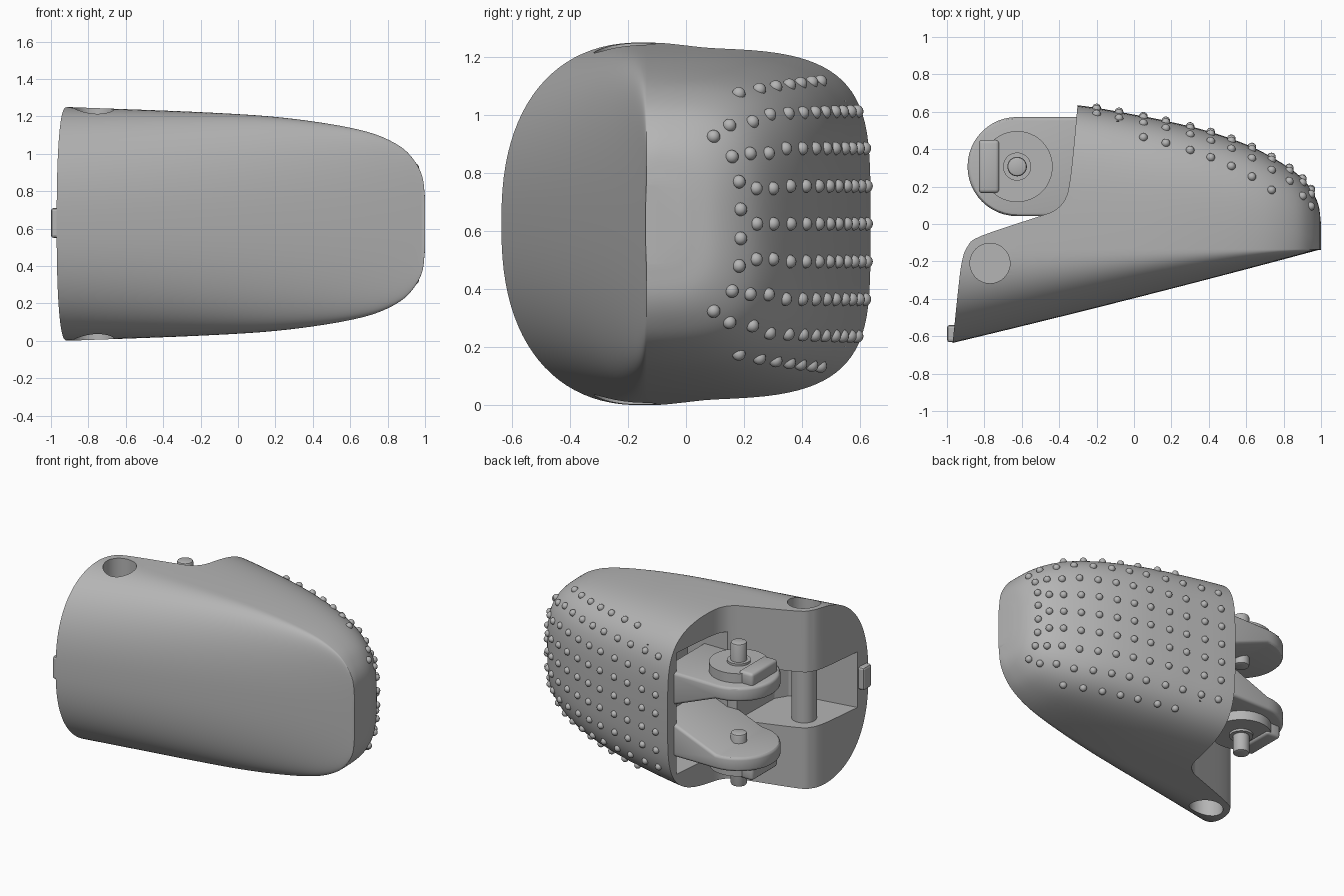
import bpy, bmesh, math
from mathutils import Matrix, Vector

if "Cube" in bpy.data.objects:
    bpy.data.objects.remove(bpy.data.objects["Cube"])

MID, SEAM = 0.625, -0.135

grey = bpy.data.materials.new("light grey")
grey.use_nodes = True
COLOUR = (0.46, 0.46, 0.46, 1)
grey.diffuse_color = COLOUR
grey.node_tree.nodes["Principled BSDF"].inputs["Base Color"].default_value = COLOUR


def finish(name, bm):
    bmesh.ops.recalc_face_normals(bm, faces=bm.faces)
    mesh = bpy.data.meshes.new(name)
    bm.to_mesh(mesh)
    bm.free()
    mesh.materials.append(grey)
    obj = bpy.data.objects.new(name, mesh)
    bpy.context.collection.objects.link(obj)
    return obj


def smooth(obj, angle=30):
    bpy.ops.object.select_all(action='DESELECT')
    obj.select_set(True)
    bpy.context.view_layer.objects.active = obj
    bpy.ops.object.shade_smooth_by_angle(angle=math.radians(angle))


def apply(obj, kind, **settings):
    mod = obj.modifiers.new(kind, kind)
    for key, value in settings.items():
        setattr(mod, key, value)
    bpy.context.view_layer.objects.active = obj
    bpy.ops.object.modifier_apply(modifier=mod.name)


def prism(name, outline, z0, z1):
    bm = bmesh.new()
    low = [bm.verts.new((x, y, z0)) for x, y in outline]
    high = [bm.verts.new((x, y, z1)) for x, y in outline]
    bm.faces.new(low)
    bm.faces.new(high)
    for i in range(len(low)):
        j = (i + 1) % len(low)
        bm.faces.new((low[i], low[j], high[j], high[i]))
    return finish(name, bm)


def disc(name, x, y, r, z0, z1, sides=48):
    ring = [(x + r * math.cos(a * math.tau / sides), y + r * math.sin(a * math.tau / sides))
            for a in range(sides)]
    return prism(name, ring, z0, z1)


def box(name, x0, x1, y0, y1, z0, z1):
    return prism(name, [(x0, y0), (x1, y0), (x1, y1), (x0, y1)], z0, z1)


def catmull(points, steps):
    pts = [Vector(p) for p in points]
    pts = [2 * pts[0] - pts[1]] + pts + [2 * pts[-1] - pts[-2]]
    out = []
    for a, b, c, d in zip(pts, pts[1:], pts[2:], pts[3:]):
        for k in range(steps):
            t = k / steps
            out.append(0.5 * (2 * b + (c - a) * t + (2 * a - 5 * b + 4 * c - d) * t * t
                              + (3 * b - a - 3 * c + d) * t ** 3))
    return out + [pts[-2]]


# Stations along the fingertip: x, half height, back y
STATIONS = catmull([(-1, .628, .69), (-.7, .617, .67), (-.3, .602, .635), (0, .587, .585),
                    (.2, .572, .545), (.4, .548, .495), (.6, .514, .425), (.75, .473, .35),
                    (.87, .412, .27), (.94, .342, .195), (.985, .255, .105), (1, .14, .0)], 5)


def ring_point(station, angle):
    x, h, back = station
    c, s = math.cos(angle), math.sin(angle)
    power = 2 / (4.6 - 0.6 * (x + 1)) if c >= 0 else 2 / 2.4
    front = 0.27 * (1 - x) - 0.008 * (1 - x) ** 2
    depth = back - SEAM if c >= 0 else max(front, 0.004)
    y = SEAM + math.copysign(depth * abs(c) ** power, c)
    return Vector((x, y, MID + math.copysign(h * abs(s) ** power, s)))


# Body loft, closed at both ends
COUNT = 96
bm = bmesh.new()
rings = [[bm.verts.new(ring_point(st, i * math.tau / COUNT)) for i in range(COUNT)]
         for st in STATIONS]
for ra, rb in zip(rings, rings[1:]):
    for i in range(COUNT):
        j = (i + 1) % COUNT
        bm.faces.new((ra[i], ra[j], rb[j], rb[i]))
bm.faces.new(rings[0])
bm.faces.new(rings[-1])
body = finish("fingertip_body", bm)

# Cutters: joint recess, hinge slot, inner cavity and pin holes
PIN, AXLE = (-.77, -.21), (-.625, .307)
edge = catmull([(-.29, .8), (-.305, .6), (-.34, .25), (-.37, .13), (-.43, .07), (-.51, .04),
                (-.82, -.065), (-.89, -.12), (-.92, -.2), (-.94, -.35), (-.97, -.64)], 4)
recess = [tuple(p) for p in edge] + [(-1, -.8), (-1.3, -.8), (-1.3, .8)]
slot = [(-1.2, -.57), (-.6, -.47), (-.5, -.42), (-.45, -.34), (-.44, .1), (-1.2, .1)]
cutters = [prism("recess_cutter", recess, -1, 2),
           prism("slot_cutter", slot, .43, .82),
           box("cavity_cutter", -.5, -.08, .1, .55, .2, 1.05),
           disc("upper_hole_cutter", *PIN, .107, 1.08, 2),
           disc("lower_hole_cutter", *PIN, .107, -1, .17)]
for cutter in cutters:
    apply(body, 'BOOLEAN', object=cutter, operation='DIFFERENCE', solver='EXACT')
    bpy.data.objects.remove(cutter)
smooth(body, 28)

# Hinge pin and locating nub
smooth(disc("hinge_pin", *PIN, .08, .35, .9))
nub = box("locating_nub", -1, -.945, -.632, -.54, .55, .71)
apply(nub, 'BEVEL', width=.015, segments=2)


def lug(name, flip):
    """Rounded plate whose inner face thickens toward the body."""
    cx, cy = AXLE
    r, outer, inner, deep = .265, .92, .82, .65
    z = lambda v: MID + flip * (v - MID)
    arc = [(cx + r * math.cos(a), cy + r * math.sin(a))
           for a in (math.pi / 2 + i * math.pi / 24 for i in range(25))]
    bm = bmesh.new()
    top = [bm.verts.new((x, y, z(outer))) for x, y in arc]
    low = [bm.verts.new((x, y, z(inner))) for x, y in arc]
    ends = [(-.2, cy - r), (-.2, cy + r)]
    top_end = [bm.verts.new((x, y, z(outer))) for x, y in ends]
    low_end = [bm.verts.new((x, y, z(deep))) for x, y in ends]
    bm.faces.new(top + top_end)
    bm.faces.new(low)
    bm.faces.new((low[-1], low[0], low_end[1], low_end[0]))
    rim_t, rim_l = top + top_end, low + low_end
    for i in range(len(rim_t)):
        j = (i + 1) % len(rim_t)
        bm.faces.new((rim_t[i], rim_t[j], rim_l[j], rim_l[i]))
    obj = finish(name, bm)
    apply(obj, 'BEVEL', width=.02, segments=3, limit_method='ANGLE')
    smooth(obj)


# Joint fork: mirrored lugs with boss, flat tab, collar and axle end
for side, flip in (("upper", 1), ("lower", -1)):
    z = lambda v: MID + flip * (v - MID)
    lug(side + "_lug", flip)
    smooth(disc(side + "_boss", *AXLE, .19, z(.9), z(.985)))
    tab = box(side + "_tab", -.83, -.72, .165, .45, z(.9), z(1.0))
    apply(tab, 'BEVEL', width=.02, segments=3)
    smooth(tab)
    smooth(disc(side + "_collar", *AXLE, .075, z(.98), z(1.0)))
    axle = disc(side + "_axle", *AXLE, .052, z(.76), z(1.125))
    apply(axle, 'BEVEL', width=.012, segments=2, limit_method='ANGLE')
    smooth(axle)


def station_at(x):
    for a, b in zip(STATIONS, STATIONS[1:]):
        if a.x <= x <= b.x:
            return a.lerp(b, (x - a.x) / (b.x - a.x))


def along_back(station, distance):
    """Walk over the back surface from its middle line."""
    last, walked = ring_point(station, 0), 0
    for i in range(1, 2000):
        p = ring_point(station, i / 2000 * math.pi / 2)
        step = (p - last).length
        if walked + step >= distance:
            return last.lerp(p, (distance - walked) / step)
        last, walked = p, walked + step
    return last


# Grip bumps in rows over the back
bm = bmesh.new()
columns = [-.2, -.08, .05, .17, .3, .41, .52, .63, .735, .83, .9]
spots = [(x, k * (.13 if x < .8 else .122)) for x in columns
         for k in range(5 if 0 < x < .8 else 4)]
spots += [(.945, d) for d in (.05, .145, .235, .33)]
for x, distance in spots:
    p = along_back(station_at(x), distance)
    for flip in ((1, -1) if distance else (1,)):
        spot = Vector((p.x, p.y, MID + flip * (p.z - MID)))
        bmesh.ops.create_uvsphere(bm, u_segments=16, v_segments=10, radius=.023,
                                  matrix=Matrix.Translation(spot))
smooth(finish("grip_bumps", bm), 60)
